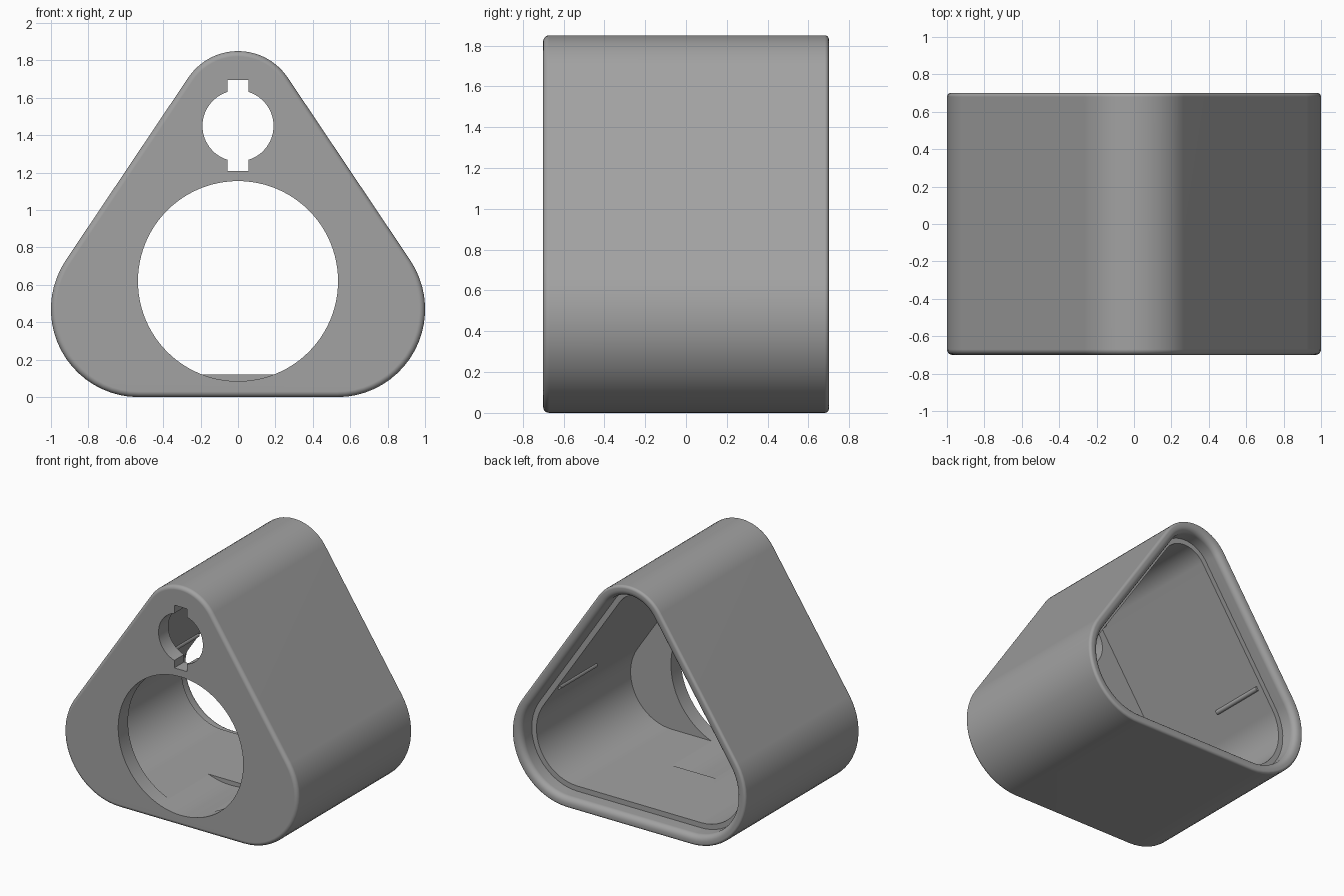
import bpy, bmesh, math

if "Cube" in bpy.data.objects:
    bpy.data.objects.remove(bpy.data.objects["Cube"])

SLOPE = math.radians(33.85)   # direction the slanted sides face
C, S = math.cos(SLOPE), math.sin(SLOPE)

grey = bpy.data.materials.new("mid_grey")
grey.diffuse_color = (0.36, 0.36, 0.36, 1)
grey.use_nodes = True
grey.node_tree.nodes["Principled BSDF"].inputs["Base Color"].default_value = grey.diffuse_color

ZB, RB, ZT, RT = 0.47, 0.47, 1.53, 0.32   # bottom and top corner arcs
WALL, STEP, DEPTH = 0.12, 0.08, 0.13      # wall, rim width, rim step depth


def outline(inset=0.0, seg=20):
    """Rounded triangle (x, z): one top arc and two bottom arcs."""
    cx = ((ZT - ZB) * S + RT - RB) / C
    full = math.pi
    arcs = [(0, ZT, RT, SLOPE, full - SLOPE),
            (-cx, ZB, RB, full - SLOPE, 1.5 * full),
            (cx, ZB, RB, 1.5 * full, 2 * full + SLOPE)]
    pts = []
    for x, z, r, a0, a1 in arcs:
        for i in range(seg + 1):
            a = a0 + (a1 - a0) * i / seg
            pts.append((x + (r - inset) * math.cos(a), z + (r - inset) * math.sin(a)))
    return pts


def loft(name, rings):
    """Skin closed rings of (points, y) and cap both ends."""
    bm = bmesh.new()
    loops = [[bm.verts.new((x, y, z)) for x, z in pts] for pts, y in rings]
    for a, b in zip(loops, loops[1:]):
        n = len(a)
        for i in range(n):
            j = (i + 1) % n
            bm.faces.new((a[i], a[j], b[j], b[i]))
    bm.faces.new(loops[0])
    bm.faces.new(loops[-1])
    bmesh.ops.recalc_face_normals(bm, faces=bm.faces)
    me = bpy.data.meshes.new(name)
    bm.to_mesh(me)
    bm.free()
    ob = bpy.data.objects.new(name, me)
    bpy.context.collection.objects.link(ob)
    me.materials.append(grey)
    return ob


def select(ob):
    bpy.ops.object.select_all(action='DESELECT')
    ob.select_set(True)
    bpy.context.view_layer.objects.active = ob


def cut(ob, cutter):
    mod = ob.modifiers.new("cut", 'BOOLEAN')
    mod.operation, mod.solver, mod.object = 'DIFFERENCE', 'EXACT', cutter
    select(ob)
    bpy.ops.object.modifier_apply(modifier=mod.name)
    bpy.data.objects.remove(cutter, do_unlink=True)


def circle(x, z, r, n):
    return [(x + r * math.cos(2 * math.pi * i / n), z + r * math.sin(2 * math.pi * i / n))
            for i in range(n)]


def fillet(inset, y, r_in, r_y, a0, a1, n=5):
    """Quarter-round run of rings about the point (inset, y)."""
    return [(outline(inset + r_in * math.cos(a)), y + r_y * math.sin(a))
            for a in (a0 + (a1 - a0) * i / n for i in range(n + 1))]


# Housing: rounded outer edges, rounded rear rim, stepped opening, cavity
Q = math.pi / 2
F, B, I = 0.03, 0.02, 0.045
rings = fillet(F, -0.7 + F, F, F, -Q, -2 * Q)            # front outer edge
rings += fillet(B, 0.7 - B, B, B, 2 * Q, Q)              # rear outer edge
rings += fillet(STEP - I, 0.7 - I, I, I, Q, 0)           # rear inner edge
rings += [(outline(STEP), 0.7 - DEPTH), (outline(WALL), 0.7 - DEPTH),
          (outline(WALL), -0.58)]
housing = loft("housing", rings)

# Large round opening, which also dips slightly into the floor
big = circle(0, 0.62, 0.535, 96)
cut(housing, loft("round_cutter", [(big, -0.8), (big, -0.09)]))

# Small round opening with a slot above and below
R, W = 0.19, 0.055
a0 = math.asin(W / R)
key = []
for side, z_end in ((1, 1.695), (-1, 1.21)):
    start = -Q + a0 if side > 0 else Q + a0
    for i in range(25):
        a = start + (math.pi - 2 * a0) * i / 24
        key.append((R * math.cos(a), 1.45 + R * math.sin(a)))
    key += [(side * W, z_end), (-side * W, z_end)]
cut(housing, loft("slot_cutter", [(key, -0.8), (key, -0.3)]))

# Small ridges along the slanted inner walls
wall = ZT * S + RT - WALL
for side, label in ((-1, "left"), (1, "right")):
    z = 0.82
    prof = circle(side * (wall - z * S) / C, z, 0.018, 16)
    ridge = loft(label + "_inner_ridge", [(prof, 0.08), (prof, 0.53)])
    select(ridge)
    bpy.ops.object.shade_smooth_by_angle(angle=math.radians(35))

select(housing)
bpy.ops.object.shade_smooth_by_angle(angle=math.radians(30))
weighted = housing.modifiers.new("flat_sides", 'WEIGHTED_NORMAL')
weighted.keep_sharp = True
